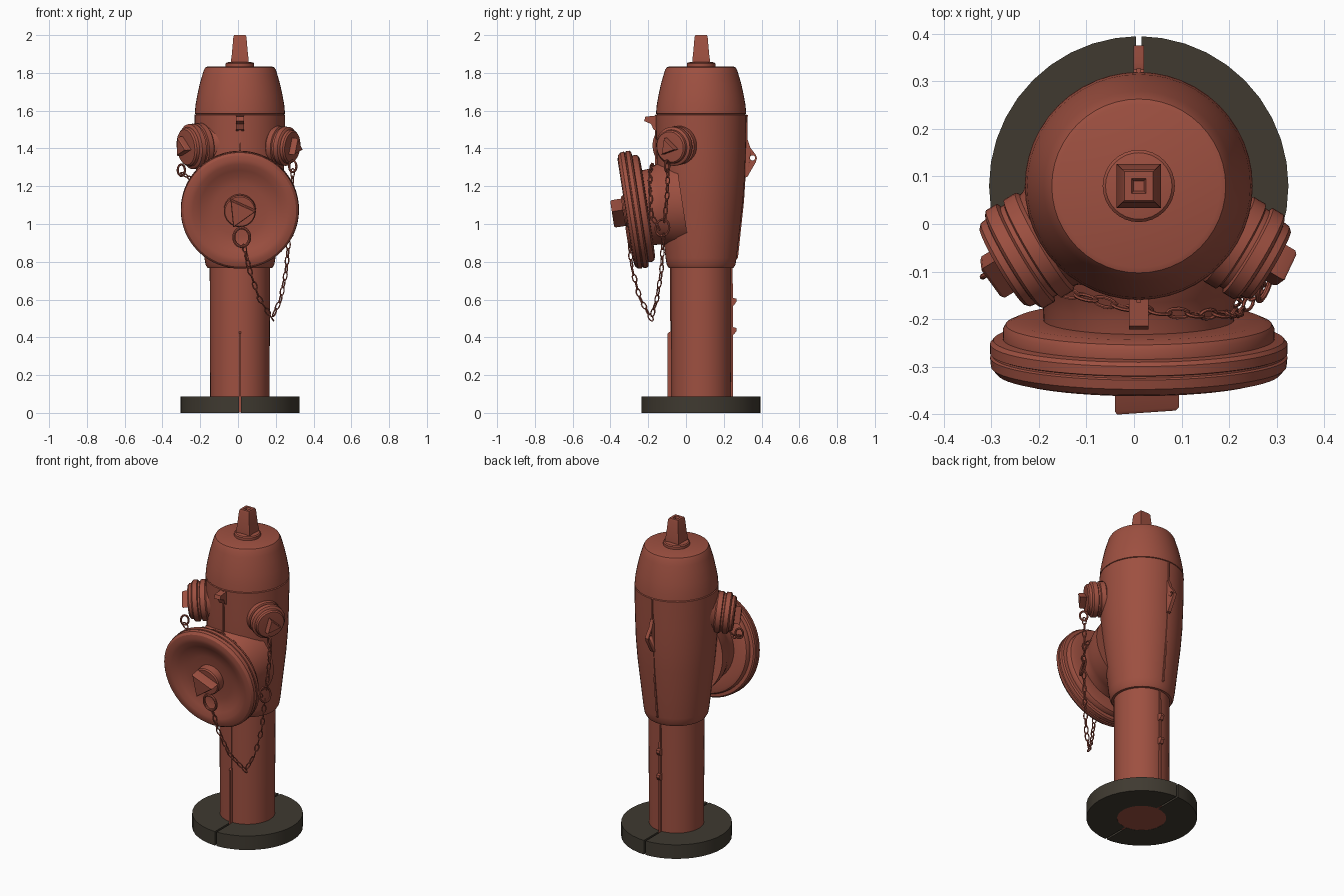
import bpy, bmesh
from math import sin, cos, pi, radians
from mathutils import Vector, Matrix

if "Cube" in bpy.data.objects:
    bpy.data.objects.remove(bpy.data.objects["Cube"])


def material(name, rgb):
    m = bpy.data.materials.new(name)
    m.use_nodes = True
    m.diffuse_color = (*rgb, 1)
    bsdf = next(n for n in m.node_tree.nodes if n.type == "BSDF_PRINCIPLED")
    bsdf.inputs["Base Color"].default_value = (*rgb, 1)
    return m


RED = material("brick_red", (0.34, 0.08, 0.052))
DARK = material("dark_stone", (0.05, 0.042, 0.03))
CX, CY = 0.01, 0.08


def finish(name, bm, mat=RED):
    bmesh.ops.recalc_face_normals(bm, faces=bm.faces)
    me = bpy.data.meshes.new(name)
    bm.to_mesh(me)
    bm.free()
    me.materials.append(mat)
    ob = bpy.data.objects.new(name, me)
    bpy.context.collection.objects.link(ob)
    bpy.ops.object.select_all(action="DESELECT")
    ob.select_set(True)
    bpy.context.view_layer.objects.active = ob
    bpy.ops.object.shade_smooth_by_angle(angle=radians(32))
    return ob


def place(origin, axis):
    """Matrix that turns local z onto axis at origin."""
    axis = Vector(axis).normalized()
    up = Vector((0, 0, 1)) if abs(axis.z) < 0.95 else Vector((0, 1, 0))
    side = up.cross(axis).normalized()
    rot = Matrix((side, axis.cross(side), axis)).transposed().to_4x4()
    return Matrix.Translation(origin) @ rot


def lathe(name, profile, origin=(CX, CY, 0), axis=(0, 0, 1), segs=48, turn=0.0):
    """Revolve (radius, height) pairs and close both ends."""
    bm = bmesh.new()
    mat = place(origin, axis)
    rings = []
    for r, h in profile:
        angles = [turn + 2 * pi * i / segs for i in range(segs)]
        rings.append([bm.verts.new(mat @ Vector((r * cos(a), r * sin(a), h))) for a in angles])
    for a, b in zip(rings, rings[1:]):
        for i in range(segs):
            j = (i + 1) % segs
            bm.faces.new((a[i], a[j], b[j], b[i]))
    bm.faces.new(rings[0])
    bm.faces.new(rings[-1])
    return finish(name, bm)


def plate(name, outline, width):
    """Extrude a (y, z) outline sideways about the centre plane."""
    bm = bmesh.new()
    f = bm.faces.new([bm.verts.new((CX - width / 2, y, z)) for y, z in outline])
    ext = bmesh.ops.extrude_face_region(bm, geom=[f])["geom"]
    bmesh.ops.translate(bm, vec=(width, 0, 0), verts=[v for v in ext if isinstance(v, bmesh.types.BMVert)])
    return finish(name, bm)


def add_link(bm, mat, rx, ry, wire, n=12, m=6):
    """Elongated wire ring lying in the local xy plane."""
    rings = []
    for i in range(n):
        a = 2 * pi * i / n
        out = Vector((cos(a), sin(a), 0))
        mid = Vector((rx * cos(a), ry * sin(a), 0))
        rings.append([bm.verts.new(mat @ (mid + out * wire * cos(b) + Vector((0, 0, wire * sin(b)))))
                      for b in (2 * pi * k / m for k in range(m))])
    for i in range(n):
        a, b = rings[i], rings[(i + 1) % n]
        for k in range(m):
            bm.faces.new((a[k], a[(k + 1) % m], b[(k + 1) % m], b[k]))


def chain(name, pts, step=0.041):
    pts = [Vector(p) for p in pts]
    total = sum((b - a).length for a, b in zip(pts, pts[1:]))
    count = round(total / step)
    bm = bmesh.new()
    for i in range(count):
        d = total * (i + 0.5) / count
        for a, b in zip(pts, pts[1:]):
            seg = (b - a).length
            if d <= seg:
                break
            d -= seg
        # alternate links by a quarter turn around the path
        mat = place(a.lerp(b, d / seg), b - a)
        mat = mat @ Matrix.Rotation(pi / 2 * (i % 2) + 0.5, 4, "Z") @ Matrix.Rotation(pi / 2, 4, "X")
        add_link(bm, mat, 0.011, step * 0.58, 0.0038)
    finish(name, bm)


def ring(name, pos, axis, rx, ry, wire):
    bm = bmesh.new()
    add_link(bm, place(pos, axis), rx, ry, wire, 24, 8)
    finish(name, bm)


# Split ground collar, in two halves
for side, name in ((1, "left_collar_half"), (-1, "right_collar_half")):
    bm = bmesh.new()
    n = 20
    gap = 0.006
    arc = [(-pi / 2 + pi * i / n) for i in range(n + 1)]
    outline = [(0.315 * cos(a), 0.315 * sin(a)) for a in arc]
    outline += [(0.14 * cos(a), 0.14 * sin(a)) for a in reversed(arc)]
    f = bm.faces.new([bm.verts.new((CX + side * max(x, gap), CY + y, 0)) for x, y in outline])
    ext = bmesh.ops.extrude_face_region(bm, geom=[f])["geom"]
    bmesh.ops.translate(bm, vec=(0, 0, 0.088), verts=[v for v in ext if isinstance(v, bmesh.types.BMVert)])
    finish(name, bm, DARK)

# Barrel, bonnet and operating nut
lathe("stem", [(0.157, 0.001), (0.157, 0.1), (0.16, 0.8)])
lathe("barrel", [(0.155, 0.765), (0.172, 0.768), (0.182, 0.785), (0.188, 0.82), (0.205, 0.97),
                 (0.222, 1.12), (0.232, 1.25), (0.237, 1.4), (0.24, 1.578), (0.23, 1.582)])
lathe("bonnet", [(0.23, 1.58), (0.239, 1.584), (0.235, 1.63), (0.226, 1.68), (0.213, 1.74),
                 (0.2, 1.785), (0.191, 1.815), (0.183, 1.829), (0.172, 1.833)])
lathe("nut_flange", [(0.076, 1.83), (0.076, 1.849), (0.07, 1.855), (0.04, 1.86)], segs=32)
lathe("operating_nut", [(0.066, 1.85), (0.066, 1.87), (0.06, 1.9), (0.049, 1.99), (0.043, 2.0),
                        (0.022, 2.0), (0.015, 1.985)], segs=4, turn=pi / 4)

# Large front outlet, tilted slightly down
origin, axis = (CX, CY, 1.13), (0, -0.988, -0.153)
lathe("front_neck", [(0.25, 0.1), (0.235, 0.17), (0.216, 0.215), (0.202, 0.25), (0.2, 0.31)], origin, axis)
lathe("front_cap", [(0.2, 0.285), (0.262, 0.287), (0.28, 0.295), (0.286, 0.305), (0.286, 0.325),
                    (0.306, 0.328), (0.313, 0.336), (0.313, 0.356), (0.307, 0.358), (0.307, 0.362),
                    (0.313, 0.365), (0.311, 0.385), (0.298, 0.399), (0.275, 0.405), (0.25, 0.402),
                    (0.215, 0.387), (0.18, 0.373), (0.14, 0.366), (0.08, 0.365)], origin, axis, 64)
lathe("front_nut_base", [(0.085, 0.35), (0.085, 0.41), (0.079, 0.418)], origin, axis, 32)
lathe("front_nut", [(0.085, 0.41), (0.085, 0.47), (0.078, 0.477)], origin, axis, 3, 0.1)

# Side outlets
for name, sx, k in (("left", 1, 0.9), ("right", -1, 1.04)):
    origin, axis = (CX, CY, 1.44), (sx * 0.856, -0.506, -0.1)
    out = 0.002 if sx < 0 else -0.008
    lathe(name + "_neck", [(0.17 * k, 0.14), (0.135 * k, 0.185), (0.11 * k, 0.215), (0.1 * k, 0.25)], origin, axis, 40)
    cap = [(0.09, 0.22), (0.108, 0.223), (0.115, 0.23), (0.115, 0.258), (0.106, 0.262), (0.106, 0.272),
           (0.115, 0.276), (0.115, 0.302), (0.108, 0.308), (0.1, 0.31), (0.098, 0.325), (0.09, 0.333), (0.06, 0.335)]
    lathe(name + "_cap", [(r * k, t + out) for r, t in cap], origin, axis, 40)
    lathe(name + "_nut", [(0.058 * k, 0.33 + out), (0.058 * k, 0.364 + out), (0.05 * k, 0.37 + out)],
          origin, axis, 3, pi / 2 + 0.3)

# Front bracket, seams and casting lugs
plate("front_bracket", [(-0.15, 1.575), (-0.215, 1.568), (-0.222, 1.545), (-0.185, 1.53), (-0.172, 1.5), (-0.15, 1.49)], 0.042)
plate("front_seam", [(-0.15, 1.58), (-0.165, 1.578), (-0.165, 1.3), (-0.15, 1.3)], 0.01)
plate("back_seam", [(0.25, 0.8), (0.275, 0.82), (0.307, 1.12), (0.325, 1.4), (0.327, 1.578), (0.3, 1.578)], 0.01)
plate("front_stem_rib", [(-0.05, 0.002), (-0.098, 0.002), (-0.098, 0.42), (-0.085, 0.43), (-0.05, 0.43)], 0.011)
plate("front_stem_seam", [(-0.05, 0.42), (-0.083, 0.42), (-0.085, 0.77), (-0.05, 0.77)], 0.008)
plate("back_stem_rib", [(0.2, 0.002), (0.25, 0.002), (0.25, 0.6), (0.245, 0.77), (0.2, 0.77)], 0.011)
for i, z in enumerate((0.435, 0.59)):
    plate(f"back_rib_lug_{i + 1}", [(0.22, z - 0.025), (0.254, z - 0.02), (0.268, z), (0.266, z + 0.015), (0.22, z + 0.025)], 0.022)

# Drilled eye plate on the back
eye = plate("back_eye_plate", [(0.3, 1.24), (0.325, 1.25), (0.37, 1.328), (0.376, 1.35), (0.368, 1.368),
                               (0.34, 1.405), (0.325, 1.45), (0.3, 1.46)], 0.022)
drill = lathe("eye_drill", [(0.014, -0.1), (0.014, 0.1)], (CX, 0.352, 1.35), (1, 0, 0), 16)
mod = eye.modifiers.new("hole", "BOOLEAN")
mod.operation, mod.object = "DIFFERENCE", drill
bpy.context.view_layer.objects.active = eye
bpy.ops.object.modifier_apply(modifier="hole")
bpy.data.objects.remove(drill)

# Chains and their rings
ring("front_cap_ring", (0.02, -0.305, 0.93), (0, -0.988, -0.153), 0.042, 0.05, 0.008)
ring("gathering_ring", (0.275, -0.125, 0.98), (0.9, -0.3, 0.2), 0.038, 0.045, 0.006)
ring("left_cap_ring", (0.29, -0.1, 1.305), (0.5, 0.85, 0), 0.022, 0.03, 0.006)
ring("right_cap_ring", (-0.3, -0.1, 1.285), (0.5, -0.85, 0), 0.022, 0.03, 0.006)
chain("left_cap_chain", [(0.29, -0.095, 1.29), (0.285, -0.1, 1.15), (0.277, -0.115, 1.01)])
chain("front_cap_chain", [(0.03, -0.3, 0.89), (0.06, -0.285, 0.76), (0.11, -0.245, 0.61), (0.18, -0.185, 0.5),
                          (0.225, -0.155, 0.6), (0.255, -0.13, 0.75), (0.272, -0.12, 0.95)])
chain("right_cap_chain", [(-0.3, -0.11, 1.27), (-0.25, -0.13, 1.24), (-0.14, -0.145, 1.29), (0, -0.18, 1.315),
                          (0.12, -0.19, 1.275), (0.2, -0.19, 1.19), (0.225, -0.185, 1.05), (0.265, -0.14, 0.97)])
